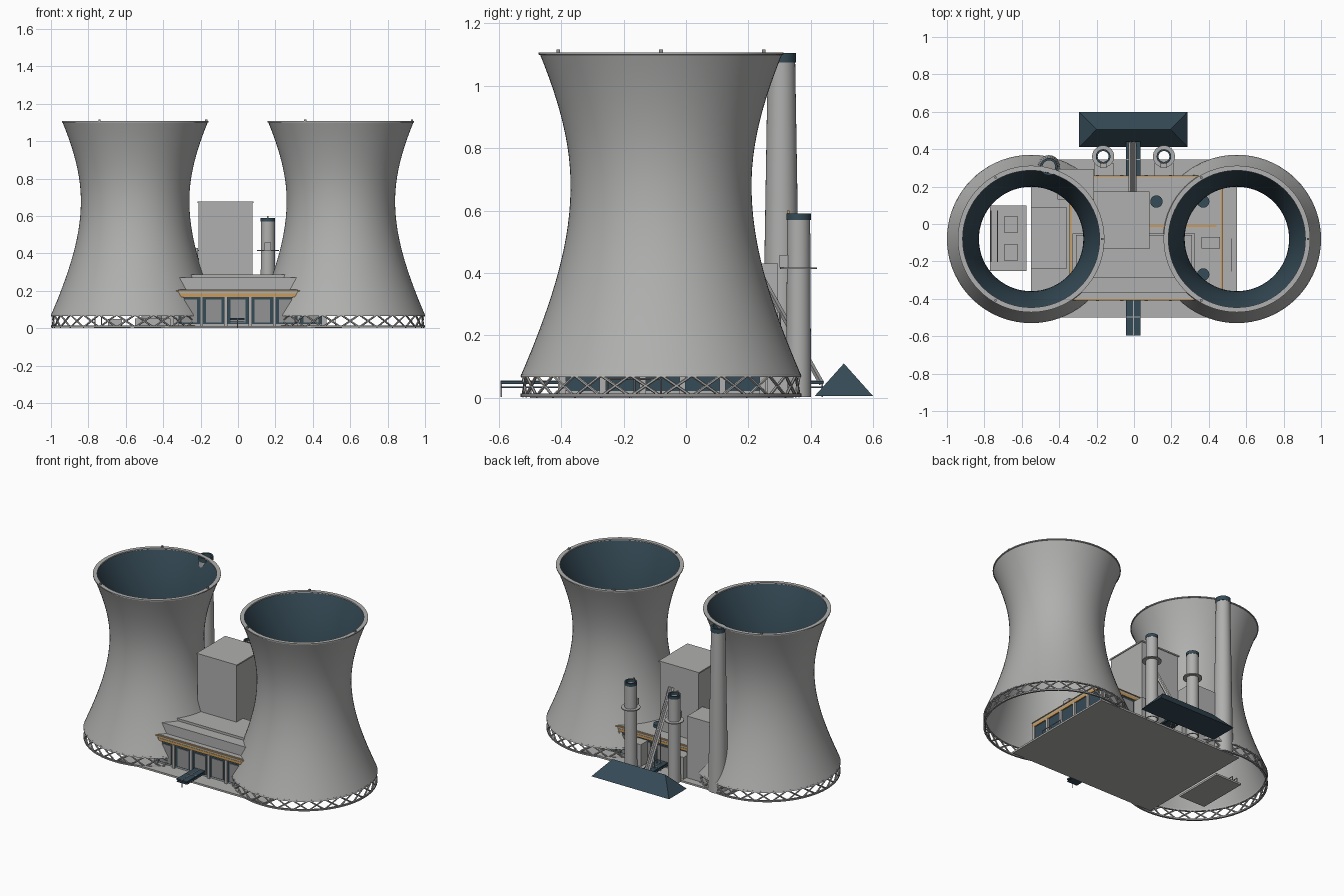
import bpy, bmesh, math
from mathutils import Vector

if "Cube" in bpy.data.objects:
    bpy.data.objects.remove(bpy.data.objects["Cube"])


def material(name, rgb):
    m = bpy.data.materials.new(name)
    m.diffuse_color = (*rgb, 1)
    m.use_nodes = True
    m.node_tree.nodes["Principled BSDF"].inputs["Base Color"].default_value = m.diffuse_color
    return m


CONCRETE = material("concrete grey", (0.43, 0.435, 0.425))
SLATE = material("slate blue", (0.036, 0.07, 0.095))
STEEL = material("steel grey", (0.29, 0.295, 0.29))
OCHRE = material("ochre", (0.6, 0.33, 0.1))


def finish(name, bm, mats, smooth=False):
    me = bpy.data.meshes.new(name)
    bm.to_mesh(me)
    bm.free()
    for m in mats:
        me.materials.append(m)
    if smooth:
        me.shade_smooth()
        me.set_sharp_from_angle(angle=math.radians(35))
    ob = bpy.data.objects.new(name, me)
    bpy.context.collection.objects.link(ob)
    return ob


def add_box(bm, x0, x1, y0, y1, z0, z1):
    vs = bmesh.ops.create_cube(bm, size=1)["verts"]
    for v in vs:
        v.co = Vector(((x0 + x1) / 2 + v.co.x * (x1 - x0),
                       (y0 + y1) / 2 + v.co.y * (y1 - y0),
                       (z0 + z1) / 2 + v.co.z * (z1 - z0)))


def boxes(name, mat, *dims):
    bm = bmesh.new()
    for d in dims:
        add_box(bm, *d)
    return finish(name, bm, [mat])


def revolve(name, x, y, profile, mats, n=64, closed=True, rule=None):
    """Spin (radius, z) points around a vertical axis."""
    bm = bmesh.new()
    rings = [[bm.verts.new((x + r * math.cos(2 * math.pi * i / n),
                            y + r * math.sin(2 * math.pi * i / n), z))
              for i in range(n)] for r, z in profile]
    count = len(rings)
    for k in range(count if closed else count - 1):
        a, b = rings[k], rings[(k + 1) % count]
        for i in range(n):
            j = (i + 1) % n
            f = bm.faces.new((a[i], a[j], b[j], b[i]))
            if rule:
                f.material_index = rule(k)
    bmesh.ops.recalc_face_normals(bm, faces=bm.faces)
    return finish(name, bm, mats, True)


def tube(name, x, y, r0, r1, z0, z1, mat, wall=0.008, n=32):
    return revolve(name, x, y, [(r0, z0), (r1, z1), (r1 - wall, z1), (r0 - wall, z0)], [mat], n)


def strut(bm, a, b, r, n=6):
    a, b = Vector(a), Vector(b)
    d = b - a
    m = d.to_track_quat('Z', 'Y').to_matrix().to_4x4()
    m.translation = (a + b) / 2
    bmesh.ops.create_cone(bm, cap_ends=True, segments=n, radius1=r, radius2=r,
                          depth=d.length, matrix=m)


# Cooling towers
TY, WAIST, NECK = -0.08, 0.68, 0.29


def tower_radius(z):
    b = 0.473 if z > WAIST else 0.514
    return NECK * math.sqrt(1 + ((z - WAIST) / b) ** 2)


STEPS = 28
zs = [0.07 + (1.105 - 0.07) * i / STEPS for i in range(STEPS + 1)]
outer = [(tower_radius(z), z) for z in zs]
inner = [(tower_radius(z) - 0.011, z) for z in reversed(zs)]
shell_rule = lambda k: 1 if STEPS < k and k - STEPS <= 14 else 0

for side, cx in (("left", -0.55), ("right", 0.55)):
    revolve(side + "_cooling_tower", cx, TY, outer + inner, [CONCRETE, SLATE], 72, True, shell_rule)
    revolve(side + "_tower_rim", cx, TY,
            [(0.386, 1.098), (0.392, 1.1), (0.392, 1.107), (0.366, 1.107), (0.366, 1.098)],
            [CONCRETE], 72)
    tube(side + "_footing_ring", cx, TY, 0.45, 0.45, 0.003, 0.013, STEEL, 0.012, 56)
    tube(side + "_lintel_ring", cx, TY, 0.45, 0.448, 0.066, 0.076, CONCRETE, 0.014, 72)
    # Crossed legs
    bm = bmesh.new()
    N = 28
    point = lambda i, z, r: (cx + r * math.cos(2 * math.pi * i / N), TY + r * math.sin(2 * math.pi * i / N), z)
    for i in range(N):
        strut(bm, point(i, 0.005, 0.443), point(i + 1, 0.072, 0.443), 0.005)
        strut(bm, point(i + 1, 0.005, 0.443), point(i, 0.072, 0.443), 0.005)
    finish(side + "_tower_legs", bm, [CONCRETE])
    # Beacons on the rim
    beacons = []
    for k in range(3):
        a = k * 2 * math.pi / 3
        bx, by = cx + 0.38 * math.cos(a), TY + 0.38 * math.sin(a)
        beacons.append((bx - .006, bx + .006, by - .006, by + .006, 1.1, 1.117))
    boxes(side + "_rim_beacons", STEEL, *beacons)

# Ground slabs
boxes("site_slab", CONCRETE, (-0.55, 0.55, -0.5, 0.345, 0, 0.012))
boxes("switchyard_pad", CONCRETE, (-0.77, -0.575, -0.25, 0.1, 0, 0.012))
boxes("switchyard_transformers", CONCRETE,
      (-0.695, -0.62, -0.045, 0.04, 0.012, 0.05), (-0.695, -0.62, -0.195, -0.11, 0.012, 0.05))
boxes("service_block", CONCRETE, (-0.55, -0.36, -0.24, 0.09, 0.012, 0.052))
bm = bmesh.new()
for x, y0, y1 in ((-0.765, -0.2, 0.07), (-0.73, -0.2, 0.07), (0.52, -0.25, -0.08)):
    strut(bm, (x, y0, 0.06), (x, y1, 0.06), 0.003)
    for y in (y0, (y0 + y1) / 2, y1):
        strut(bm, (x, y, 0), (x, y, 0.06), 0.003)
finish("yard_rails", bm, [STEEL])

# Turbine hall
HX0, HX1, HY0, HY1 = -0.33, 0.46, -0.395, 0.245
boxes("turbine_hall", CONCRETE, (HX0, HX1, HY0, HY1, 0.012, 0.185))


def wall_band(name, mat, grow, z0, z1):
    boxes(name, mat, (HX0 - grow, HX1 + grow, HY0 - grow, HY1 + grow, z0, z1))


wall_band("hall_glazing", SLATE, 0.004, 0.022, 0.17)
wall_band("hall_stripe", OCHRE, 0.012, 0.168, 0.186)
wall_band("hall_cornice", CONCRETE, 0.01, 0.186, 0.197)
wall_band("hall_cornice_trim", OCHRE, 0.015, 0.197, 0.202)
boxes("hall_roof", CONCRETE, (HX0 - .005, HX1 + .005, HY0 - .005, HY1 + .005, 0.195, 0.206))

# Facade columns and panels on front and back, columns on the sides
columns, panels = [], []
for k in range(7):
    x = -0.325 + 0.13 * k
    for y, s in ((HY0, -1), (HY1, 1)):
        ya, yb = sorted((y, y + s * 0.016))
        columns.append((x - 0.009, x + 0.009, ya, yb, 0.012, 0.17))
        if k < 6:
            ya, yb = sorted((y, y + s * 0.008))
            panels.append((x + 0.024, x + 0.106, ya, yb, 0.03, 0.152))
for k in range(6):
    y = HY0 + (HY1 - HY0) * k / 5
    for x, s in ((HX0, -1), (HX1, 1)):
        xa, xb = sorted((x, x + s * 0.014))
        columns.append((xa, xb, y - 0.01, y + 0.01, 0.012, 0.17))
boxes("hall_columns", CONCRETE, *columns)
boxes("facade_panels", STEEL, *panels)

# Upper tier and its roof
boxes("upper_tier", CONCRETE, (-0.33, 0.325, -0.365, -0.05, 0.2, 0.272))
boxes("upper_tier_roof", CONCRETE, (-0.31, 0.31, -0.29, -0.06, 0.27, 0.288))
boxes("upper_tier_stripe", OCHRE, (0.08, 0.44, -0.015, -0.005, 0.2, 0.212))
boxes("roof_unit", CONCRETE, (0.36, 0.46, -0.13, -0.07, 0.2, 0.235))

# Roof fans
for i, (x, y) in enumerate(((0.12, 0.12), (0.37, 0.12), (0.37, -0.27))):
    bm = bmesh.new()
    strut(bm, (x, y, 0.2), (x, y, 0.225), 0.033, 24)
    finish("roof_fan_%d" % (i + 1), bm, [SLATE], True)

# Boiler house and annexes
boxes("boiler_house", CONCRETE, (-0.212, 0.078, -0.128, 0.168, 0.2, 0.67))
boxes("boiler_roof", CONCRETE, (-0.217, 0.083, -0.133, 0.173, 0.668, 0.677))
boxes("boiler_annex", CONCRETE, (-0.41, -0.215, 0.13, 0.295, 0.012, 0.43))
boxes("rear_annexes", CONCRETE, (-0.21, -0.11, 0.16, 0.325, 0.012, 0.16),
      (0.11, 0.21, 0.2, 0.325, 0.012, 0.16))

# Twin chimneys
for side, x in (("left", -0.165), ("right", 0.16)):
    y = 0.361
    tube(side + "_chimney", x, y, 0.04, 0.037, 0.003, 0.575, CONCRETE, 0.007)
    tube(side + "_chimney_cap", x, y, 0.039, 0.039, 0.57, 0.59, SLATE, 0.01)
    tube(side + "_chimney_platform", x, y, 0.059, 0.059, 0.412, 0.418, CONCRETE, 0.024)
    boxes(side + "_chimney_cabin", CONCRETE, (x - .017, x + .017, 0.3, 0.328, 0.418, 0.457))
    boxes(side + "_chimney_beacon", OCHRE, (x - .004, x + .004, y - .038, y - .03, 0.588, 0.6))

# Tall chimney
tube("tall_chimney", -0.455, 0.306, 0.062, 0.044, 0.003, 1.08, CONCRETE)
tube("tall_chimney_cap", -0.455, 0.306, 0.046, 0.046, 1.075, 1.105, SLATE, 0.012)

# Hipped fuel pile
bm = bmesh.new()
base = [bm.verts.new((x, y, 0.005)) for x, y in ((-.293, .412), (.287, .412), (.287, .6), (-.293, .6))]
ra, rb = bm.verts.new((-0.2, 0.506, 0.11)), bm.verts.new((0.195, 0.506, 0.11))
for f in ((base[3], base[2], base[1], base[0]), (base[0], base[1], rb, ra), (base[1], base[2], rb),
          (base[2], base[3], ra, rb), (base[3], base[0], ra)):
    bm.faces.new(f)
finish("fuel_pile", bm, [SLATE])

# Inclined conveyor with trestle legs
bm = bmesh.new()
lo, hi = Vector((-0.008, 0.435, 0.045)), Vector((-0.008, 0.168, 0.52))
for dx in (-0.012, 0, 0.012):
    strut(bm, lo + Vector((dx, 0, 0)), hi + Vector((dx, 0, 0)), 0.009, 4)
for t in (0.25, 0.5):
    p = lo.lerp(hi, t)
    for dx in (-0.014, 0.014):
        strut(bm, (p.x + dx, p.y, 0.01), (p.x + dx, p.y, p.z), 0.003)
finish("conveyor", bm, [CONCRETE])

# Walkway canopies front and rear
for name, y0, y1 in (("entrance", -0.595, -0.4), ("rear", 0.25, 0.44)):
    boxes(name + "_canopy", SLATE, (-0.042, 0.036, y0, y1, 0.044, 0.053),
          (-0.042, 0.036, y0, y1, 0.032, 0.036))
    seam = y0 + (y1 - y0) * 0.5
    boxes(name + "_canopy_seams", CONCRETE, (-0.005, -0.001, y0, y1, 0.05, 0.055),
          (-0.042, 0.036, seam - .002, seam + .002, 0.05, 0.055))
    boxes(name + "_canopy_posts", STEEL, *[(x - .002, x + .002, y - .002, y + .002, 0.003, 0.046)
                                          for x in (-0.003,) for y in (y0 + .003, seam, y1 - .003)])
